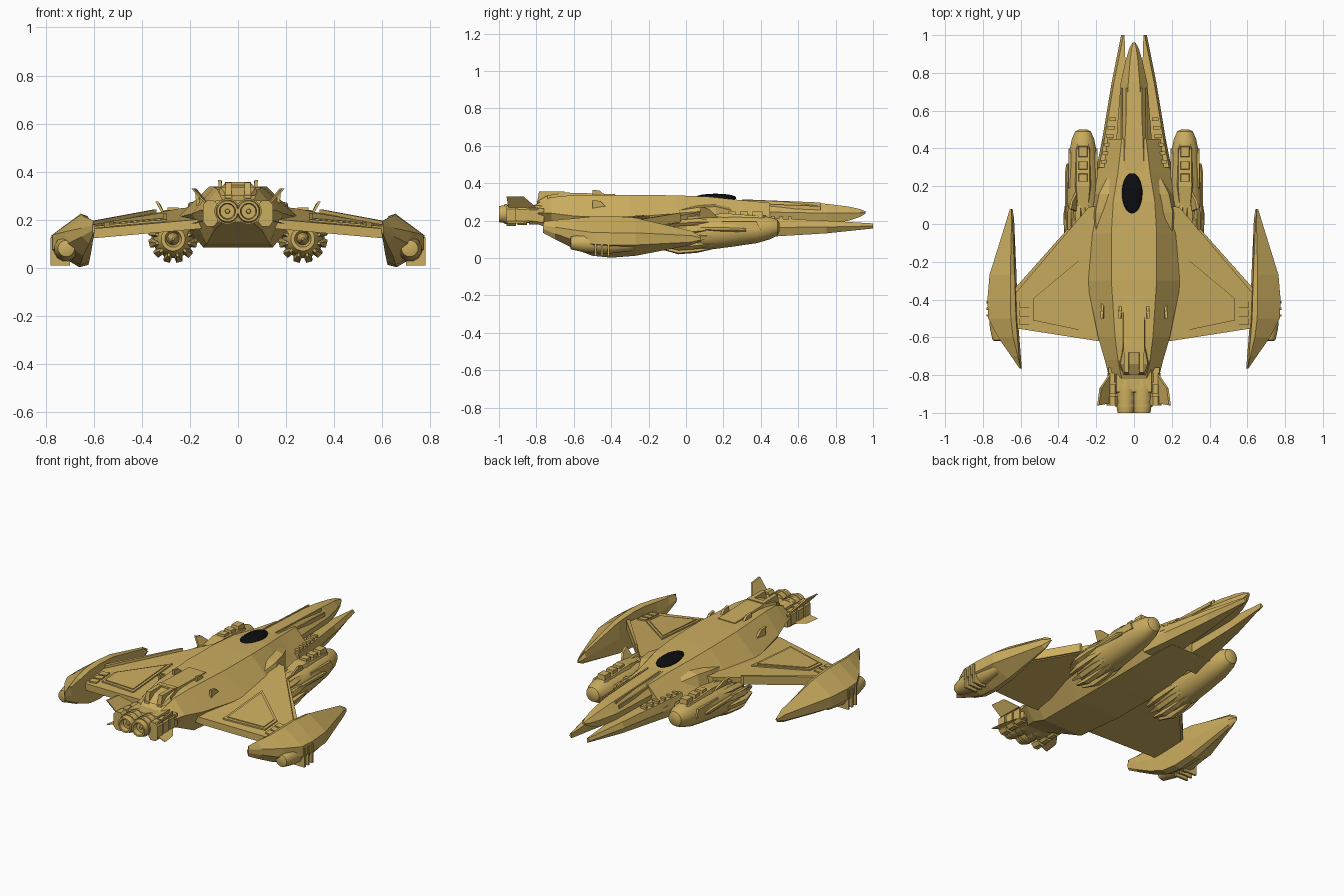
import bpy, bmesh, math
from mathutils import Vector


def material(name, rgb):
    m = bpy.data.materials.new(name)
    m.diffuse_color = (*rgb, 1)
    return m


GOLD = material("gold hull", (0.60, 0.42, 0.115))
BLACK = material("black glass", (0.004, 0.004, 0.005))


def loft(name, rings, mirror=False, smooth=False, mat=GOLD):
    """Skin a list of equal-length point rings and cap both ends."""
    bm = bmesh.new()
    vs = [[bm.verts.new(p) for p in r] for r in rings]
    n = len(rings[0])
    for a, b in zip(vs, vs[1:]):
        for i in range(n):
            j = (i + 1) % n
            bm.faces.new((a[i], a[j], b[j], b[i]))
    bm.faces.new(vs[0])
    bm.faces.new(vs[-1])
    bmesh.ops.recalc_face_normals(bm, faces=bm.faces)
    me = bpy.data.meshes.new(name)
    bm.to_mesh(me)
    bm.free()
    me.materials.append(mat)
    ob = bpy.data.objects.new(name, me)
    bpy.context.collection.objects.link(ob)
    if mirror:
        ob.modifiers.new("mirror", "MIRROR").use_mirror_merge = False
    if smooth:
        bpy.ops.object.select_all(action="DESELECT")
        ob.select_set(True)
        bpy.context.view_layer.objects.active = ob
        bpy.ops.object.shade_smooth_by_angle(angle=math.radians(35))
    return ob


def box(name, x, y, z, mirror=True, top=1.0):
    """Block from ranges; top scales the upper face."""
    cx, cy = sum(x) / 2, sum(y) / 2
    base = [(x[0], y[0]), (x[1], y[0]), (x[1], y[1]), (x[0], y[1])]
    return loft(name, [[(a, b, z[0]) for a, b in base],
                       [(cx + (a - cx) * top, cy + (b - cy) * top, z[1]) for a, b in base]], mirror)


def lathe(name, cx, prof, sides=20, mirror=True, smooth=True, mat=GOLD):
    """Round body along y from (y, radius, centre z)."""
    rings = [[(cx + r * math.cos(2 * math.pi * (i + .5) / sides), y,
               cz + r * math.sin(2 * math.pi * (i + .5) / sides)) for i in range(sides)]
             for y, r, cz in prof]
    return loft(name, rings, mirror, smooth, mat)


def slab(name, outline, thick, mirror=True):
    """Plate from 3D outline, thickened downwards."""
    return loft(name, [outline, [(x, y, z - thick) for x, y, z in outline]], mirror)


def fin(name, pts, dx=0.008):
    """Thin upright blade from 3D points."""
    return loft(name, [[(x - dx / 2, y, z) for x, y, z in pts],
                       [(x + dx / 2, y, z) for x, y, z in pts]], True)


# Main hull: y, top half width, top z, side half width, side z, bottom half width, bottom z
hull = [(-.82, .065, .28, .13, .24, .06, .19), (-.72, .085, .325, .155, .24, .10, .155),
        (-.60, .10, .337, .19, .225, .13, .10), (-.30, .12, .338, .25, .21, .145, .085),
        (-.05, .12, .335, .25, .21, .145, .085), (.12, .11, .328, .215, .20, .14, .09),
        (.27, .085, .312, .195, .19, .13, .10), (.45, .065, .295, .165, .185, .11, .113)]
loft("hull", [[(-t, y, tz), (t, y, tz), (s, y, sz), (b, y, bz), (-b, y, bz), (-s, y, sz)]
              for y, t, tz, s, sz, b, bz in hull])

# Nose prow
nose = [(.25, .055, .312, .105, .25, .17), (.50, .045, .302, .09, .245, .17),
        (.75, .03, .290, .07, .24, .18), (.87, .02, .275, .043, .24, .20),
        (.93, .012, .262, .025, .242, .22), (.96, .004, .25, .008, .245, .238)]
loft("nose", [[(-t, y, tz), (t, y, tz), (s, y, sz), (s * .8, y, bz), (-s * .8, y, bz), (-s, y, sz)]
              for y, t, tz, s, sz, bz in nose])
for i in range(2):
    loft("nose_ridge", [[(.035 + .025 * i + d, y, z - .02 * i) for d, z in
                         ((0, h - .02), (.008, h - .02), (.008, h), (0, h))]
                        for y, h in ((.3, .314), (.72, .297))], True)

# Lower forward tines
tine = [(.30, .02, .198, .225, .105), (.45, .03, .168, .213, .114),
        (.75, .042, .118, .20, .132), (1.0, .05, .068, .185, .158)]
loft("tine", [[(a, y, t), (b - .012, y, t), (b, y, (t + l) / 2), (b - .015, y, l), (a, y, l)]
              for y, a, b, t, l in tine], True)
for k in range(6):
    y = .32 + k * .045
    box("tine_vent", (.125 - k * .006, .175 - k * .009), (y, y + .018), (.2, .232 - k * .002))

# Cockpit glass
glass = []
for k in range(1, 16):
    a = math.pi * k / 16
    glass.append([(-.01 + .055 * math.sin(a) * math.cos(2 * math.pi * i / 24), .158 - .112 * math.cos(a),
                   .322 + .022 * math.sin(a) * math.sin(2 * math.pi * i / 24)) for i in range(24)])
loft("cockpit_glass", glass, smooth=True, mat=BLACK)

# Shoulder intakes beside the cockpit
loft("shoulder_intake", [[(.10, y, .20), (w, y, .20), (w - .02, y, h), (.10, y, h + .02)]
                         for y, w, h in ((-.16, .215, .235), (.06, .225, .27), (.16, .205, .275),
                                         (.27, .15, .25))], True)

# Dorsal spine and tail notch
loft("dorsal_spine", [[(-w, y, .30), (w, y, .30), (w * .85, y, z), (-w * .85, y, z)]
                      for y, w, z in ((-.80, .06, .30), (-.74, .085, .335), (-.65, .065, .35), (-.38, .065, .342))])
box("tail_rail", (.025, .055), (-.80, -.66), (.28, .355), top=.8)
box("tail_bridge", (-.055, .055), (-.68, -.65), (.30, .356), False)

# Small dorsal fins
for x, z in ((.07, .335), (.165, .28)):
    fin("dorsal_fin", [(x, -.50, z - .03), (x, -.40, z - .03), (x + .004, -.46, z + .025),
                       (x + .006, -.50, z + .03)], .014)

# Main engines: hollow nozzles, side blocks, angled fins
lathe("main_nozzle", .044, [(-.78, .04, .235), (-.86, .05, .235), (-.96, .05, .235), (-1.0, .044, .235),
                            (-1.0, .034, .235), (-.95, .028, .235), (-.95, .014, .235), (-.98, .008, .235)], 16)
for y in (-.97, -.93, -.89):
    lathe("nozzle_band", .044, [(y, .054, .235), (y + .016, .054, .235)], 16)
box("engine_mount", (-.11, .11), (-.90, -.76), (.19, .28), False, .85)
block = [(.085, .19), (.10, .172), (.128, .172), (.145, .19), (.145, .262), (.128, .28), (.10, .28), (.085, .262)]
for y0, y1, s in ((-.96, -.91, 1), (-.90, -.85, .92), (-.84, -.79, .85)):
    loft("engine_block", [[(.115 + (x - .115) * s, y, .226 + (z - .226) * s) for x, z in block]
                          for y in (y0, y1)], True)
box("engine_block_core", (.095, .135), (-.94, -.76), (.19, .265))
for z0, z1, w in ((.27, .33, .19), (.20, .185, .19)):
    fin("engine_fin", [(.13, -.80, z0), (.135, -.95, z0), (w, -.96, z1), (w - .012, -.87, z1)], .01)

# Wings with raised panels; height follows a tilted plane
def wing_z(x, y):
    return .222 - .10 * (x - .2) + .075 * (y + .3)


def on_wing(pts, lift):
    return [(x, y, wing_z(x, y) + lift) for x, y in pts]


slab("wing", on_wing([(.12, .10), (.24, .09), (.35, -.04), (.64, -.37), (.64, -.55), (.19, -.62), (.12, -.62)], 0), .04)
slab("wing_panel", on_wing([(.295, -.195), (.535, -.395), (.535, -.51), (.295, -.56)], .008), .02)
slab("wing_panel_inset", on_wing([(.31, -.225), (.52, -.40), (.52, -.50), (.31, -.54)], .013), .01)
for y in (-.43, -.475, -.52):
    slab("wing_hatch", on_wing([(.555, y + .02), (.605, y + .02), (.605, y - .015), (.555, y - .015)], .008), .02)
slab("wing_leading_lip", on_wing([(.34, -.03), (.355, -.03), (.635, -.345), (.62, -.36)], .015), .05)

# Crescent wingtips: y, inner x, ridge x, outer x, top, upper, lower, bottom
tip = [(.08, .643, .650, .657, .115, .107, .098, .09), (.03, .635, .648, .672, .145, .12, .085, .07),
       (-.27, .622, .655, .765, .215, .135, .07, .012), (-.40, .618, .655, .776, .225, .135, .07, .002),
       (-.50, .615, .652, .772, .222, .137, .075, .012), (-.60, .607, .64, .72, .212, .15, .095, .05),
       (-.70, .599, .615, .65, .203, .165, .13, .10), (-.765, .594, .600, .606, .195, .175, .155, .135)]
loft("wingtip", [[(r, y, t), (o, y, u), (o, y, l), (r + .005, y, b), (i + .005, y, b + .01), (i, y, (t + b) / 2),
                  (i + .01, y, t - .01)] for y, i, r, o, t, u, l, b in tip], True)
lathe("wingtip_thruster", .715, [(-.62, .02, .08), (-.615, .035, .08), (-.55, .05, .08), (-.42, .055, .075),
                                 (-.30, .04, .075), (-.22, .01, .08)], 12)
for y in (-.49, -.455, -.42):
    slab("wingtip_rib", [(.70, y, .125), (.78, y, .125), (.78, y + .012, .125), (.70, y + .012, .125)], .115)

# Engine nacelles under the wing roots
NX = .27
lathe("nacelle", NX, [(.50, .022, .165), (.49, .042, .163), (.45, .06, .16), (.38, .074, .153), (.25, .085, .145),
                      (.12, .092, .135), (.0, .085, .125), (-.07, .07, .12), (-.10, .05, .12), (-.10, .035, .12),
                      (-.06, .02, .12)])
lathe("nacelle_tail_cone", NX, [(-.05, .03, .12), (-.12, .02, .12), (-.15, .005, .12)], 10)
for k in range(12):
    a = math.tau * (k + .5) / 12
    out, side = Vector((math.cos(a), 0, math.sin(a))), Vector((-math.sin(a), 0, math.cos(a)))
    rings = []
    for y, r0, r1, w, cz in ((.17, .07, .086, .008, .138), (.06, .08, .102, .017, .13),
                             (-.04, .078, .102, .016, .122), (-.13, .062, .076, .006, .12)):
        c = Vector((NX, y, cz))
        rings.append([tuple(c + out * r + side * s) for r, s in ((r0, -w), (r0, w), (r1, w * .8), (r1, -w * .8))])
    loft("nacelle_petal", rings, True)

# Upper nacelle fairing, hatches and side pipes
loft("nacelle_fairing", [[(NX - w, y, .16), (NX + w, y, .16), (NX + w * .6, y, z), (NX - w * .6, y, z)]
                         for y, w, z in ((.46, .03, .205), (.40, .055, .225), (.20, .06, .24), (.05, .04, .22))], True)
for y0, y1 in ((.22, .27), (.285, .335), (.35, .415)):
    box("nacelle_hatch", (NX - .028, NX + .028), (y0, y1), (.20, .25), top=.8)
for s in (-1, 1):
    x = NX + s * .07
    box("nacelle_side_rail", (x - .008, x + .008), (.17, .40), (.15, .195), top=.8)
    lathe("nacelle_pipe", NX + s * .08, [(.32, .008, .15), (.28, .016, .155), (-.02, .016, .16), (-.10, .004, .16)], 8)
    fin("nacelle_tail_spike", [(NX + s * .05, .06, .17), (NX + s * .05, .02, .21),
                               (NX + s * .055, -.14, .165)], .016)
fin("nacelle_fin", [(.29, .20, .19), (.29, .06, .19), (.338, .08, .275), (.33, .12, .265)], .012)
